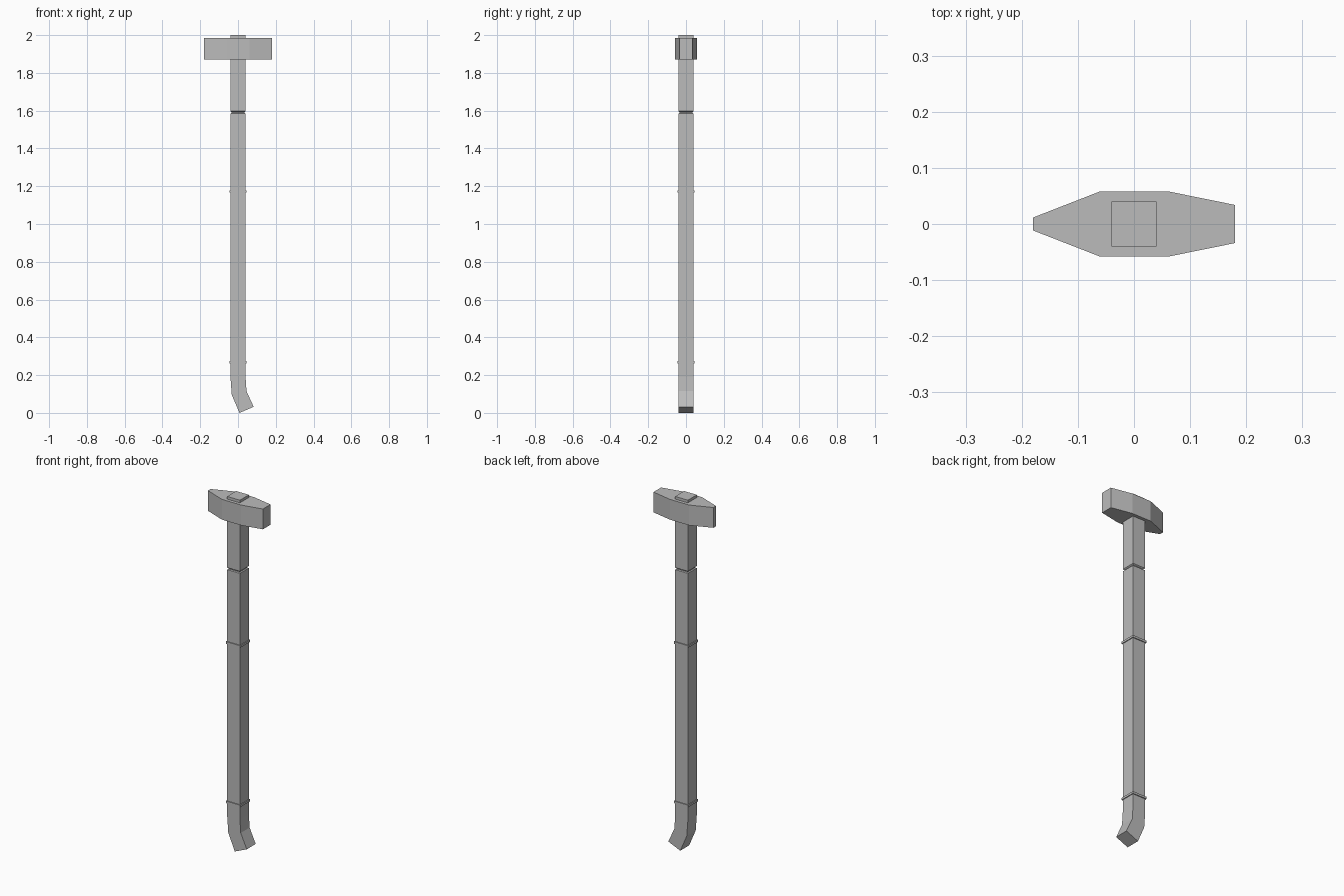
import bpy
import bmesh

cube = bpy.data.objects.get("Cube")
if cube:
    bpy.data.objects.remove(cube, do_unlink=True)

grey = bpy.data.materials.new("plain_grey")
grey.use_nodes = True
colour = (0.5, 0.5, 0.5, 1)
grey.diffuse_color = colour
grey.node_tree.nodes["Principled BSDF"].inputs["Base Color"].default_value = colour


def loft(name, rings):
    """Skin a closed solid through rings of matching corner counts."""
    bm = bmesh.new()
    loops = [[bm.verts.new(p) for p in ring] for ring in rings]
    for a, b in zip(loops, loops[1:]):
        for i in range(len(a)):
            j = (i + 1) % len(a)
            bm.faces.new((a[i], a[j], b[j], b[i]))
    bm.faces.new(loops[0][::-1])
    bm.faces.new(loops[-1])
    bmesh.ops.recalc_face_normals(bm, faces=bm.faces)
    mesh = bpy.data.meshes.new(name)
    bm.to_mesh(mesh)
    bm.free()
    mesh.materials.append(grey)
    obj = bpy.data.objects.new(name, mesh)
    bpy.context.collection.objects.link(obj)
    return obj


HALF = 0.04


def section(left, right, half=HALF):
    """Rectangular handle section between two points of the x-z plane."""
    (xl, zl), (xr, zr) = left, right
    return [(xl, -half, zl), (xr, -half, zr), (xr, half, zr), (xl, half, zl)]


def square(z, half=HALF):
    return section((-half, z), (half, z), half)


# Handle: bent foot, straight shaft, narrow groove, top poking through the head
loft("handle", [
    section((0.008, 0), (0.083, 0.032)),
    section((-0.033, 0.095), (0.045, 0.115)),
    square(0.19),
    square(1.585), square(1.588, 0.034), square(1.592, 0.034), square(1.597),
    square(2.0),
])

# Thin raised bands around the shaft
for name, z in (("lower_band", 0.268), ("upper_band", 1.172)):
    loft(name, [square(z - 0.006, 0.045), square(z + 0.006, 0.045)])

# Head: thin wedge on one side, blunt striking face on the other
outline = [(-0.18, 0.0115), (-0.06, 0.0583), (0.06, 0.0583), (0.18, 0.034)]
corners = [(x, -y) for x, y in outline] + [(x, y) for x, y in reversed(outline)]
loft("hammer_head", [[(x, y, z) for x, y in corners] for z in (1.87, 1.985)])
